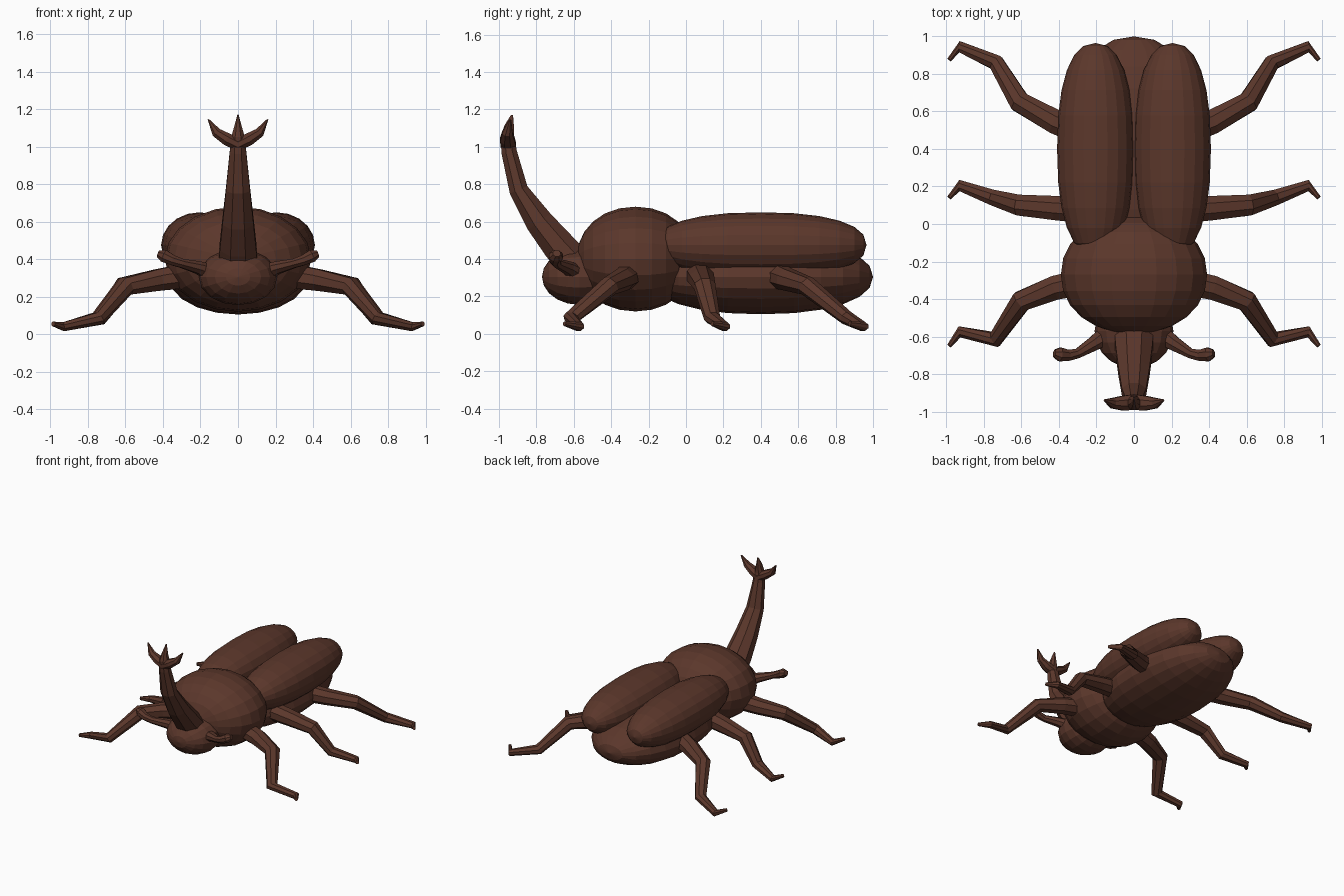
import bpy, bmesh, math
from mathutils import Vector, Matrix

if "Cube" in bpy.data.objects:
    bpy.data.objects.remove(bpy.data.objects["Cube"])

shell = bpy.data.materials.new("dark_brown")
shell.diffuse_color = (0.105, 0.038, 0.024, 1)
shell.use_nodes = True
shell.node_tree.nodes["Principled BSDF"].inputs["Base Color"].default_value = shell.diffuse_color


def finish(bm, name, mirror):
    bmesh.ops.recalc_face_normals(bm, faces=bm.faces)
    me = bpy.data.meshes.new(name)
    bm.to_mesh(me)
    bm.free()
    me.materials.append(shell)
    ob = bpy.data.objects.new(name, me)
    bpy.context.collection.objects.link(ob)
    if mirror:
        ob.modifiers.new("mirror", 'MIRROR').use_mirror_merge = False
    return ob


def blob(name, centre, radii, seg=20, rings=12, blunt=1.0, mirror=False):
    """Faceted ellipsoid with poles along y; blunt < 1 squares off the ends."""
    bm = bmesh.new()
    bmesh.ops.create_uvsphere(bm, u_segments=seg, v_segments=rings, radius=1,
                              matrix=Matrix.Rotation(math.pi / 2, 4, 'X'))
    for v in bm.verts:
        y = max(-1, min(1, v.co.y))
        r = math.hypot(v.co.x, v.co.z)
        k = r ** (blunt - 1) if r > 1e-4 else 1
        y = math.copysign(abs(y) ** blunt, y)
        v.co = Vector(centre) + Vector((v.co.x * k * radii[0], y * radii[1],
                                        v.co.z * k * radii[2]))
    return finish(bm, name, mirror)


def limb(name, path, up=(0, 0, 1), sides=8, mirror=False):
    """Tapered tube through (x, y, z, width radius, height radius) points."""
    bm = bmesh.new()
    pts = [Vector(p[:3]) for p in path]
    rings = []
    for i, p in enumerate(pts):
        a, b = pts[max(i - 1, 0)], pts[min(i + 1, len(pts) - 1)]
        t = (b - a).normalized()
        side = t.cross(Vector(up)).normalized()
        top = side.cross(t)
        w, h = path[i][3:]
        rings.append([bm.verts.new(p + side * w * math.cos(q) + top * h * math.sin(q))
                      for q in [2 * math.pi * (j + .5) / sides for j in range(sides)]])
    for r, s in zip(rings, rings[1:]):
        for j in range(sides):
            k = (j + 1) % sides
            bm.faces.new((r[j], r[k], s[k], s[j]))
    bm.faces.new(rings[0])
    bm.faces.new(rings[-1])
    return finish(bm, name, mirror)


# Body
blob("abdomen", (0, 0.40, 0.305), (0.37, 0.60, 0.20), blunt=0.9)
blob("thorax", (0, -0.27, 0.40), (0.39, 0.315, 0.28), blunt=0.95)
blob("head", (0, -0.57, 0.305), (0.21, 0.20, 0.15), seg=16, rings=10)
blob("wing_cases", (0.205, 0.40, 0.475), (0.205, 0.565, 0.175), blunt=0.85, mirror=True)

# Horn with forked tip
limb("horn", [(0, -0.58, 0.36, .115, .10), (0, -0.68, 0.47, .105, .095),
              (0, -0.785, 0.60, .09, .08), (0, -0.895, 0.77, .07, .055),
              (0, -0.945, 0.97, .048, .045), (0, -0.955, 1.05, .04, .04),
              (0, -0.945, 1.11, .02, .028), (0, -0.93, 1.17, .004, .006)], up=(0, -1, 0))
limb("horn_tines", [(0, -0.95, 1.01, .035, .045), (0.06, -0.955, 1.04, .036, .042),
                    (0.115, -0.955, 1.075, .028, .03), (0.158, -0.94, 1.145, .004, .006)],
     up=(0, -1, 0), mirror=True)

# Clubbed antennae
limb("antennae", [(0.13, -0.58, 0.32, .06, .05), (0.21, -0.635, 0.355, .042, .036),
                  (0.30, -0.69, 0.378, .028, .026), (0.35, -0.70, 0.395, .032, .03),
                  (0.395, -0.695, 0.418, .04, .036), (0.425, -0.69, 0.43, .022, .02)],
     mirror=True)

# Three pairs of legs: hip, knee, ankle, foot, claw
legs = {
    "front_legs": [(0.28, -0.31), (0.42, -0.34), (0.60, -0.41), (0.74, -0.615), (0.93, -0.575), (0.985, -0.65)],
    "middle_legs": [(0.28, 0.075), (0.42, 0.085), (0.61, 0.10), (0.75, 0.14), (0.93, 0.205), (0.985, 0.14)],
    "rear_legs": [(0.28, 0.49), (0.42, 0.545), (0.61, 0.65), (0.735, 0.86), (0.93, 0.945), (0.985, 0.875)],
}
heights = [(0.31, .075, .07), (0.29, .07, .062), (0.255, .06, .052),
           (0.085, .045, .038), (0.04, .032, .026), (0.055, .013, .013)]
for name, plan in legs.items():
    limb(name, [p + h for p, h in zip(plan, heights)], mirror=True)
